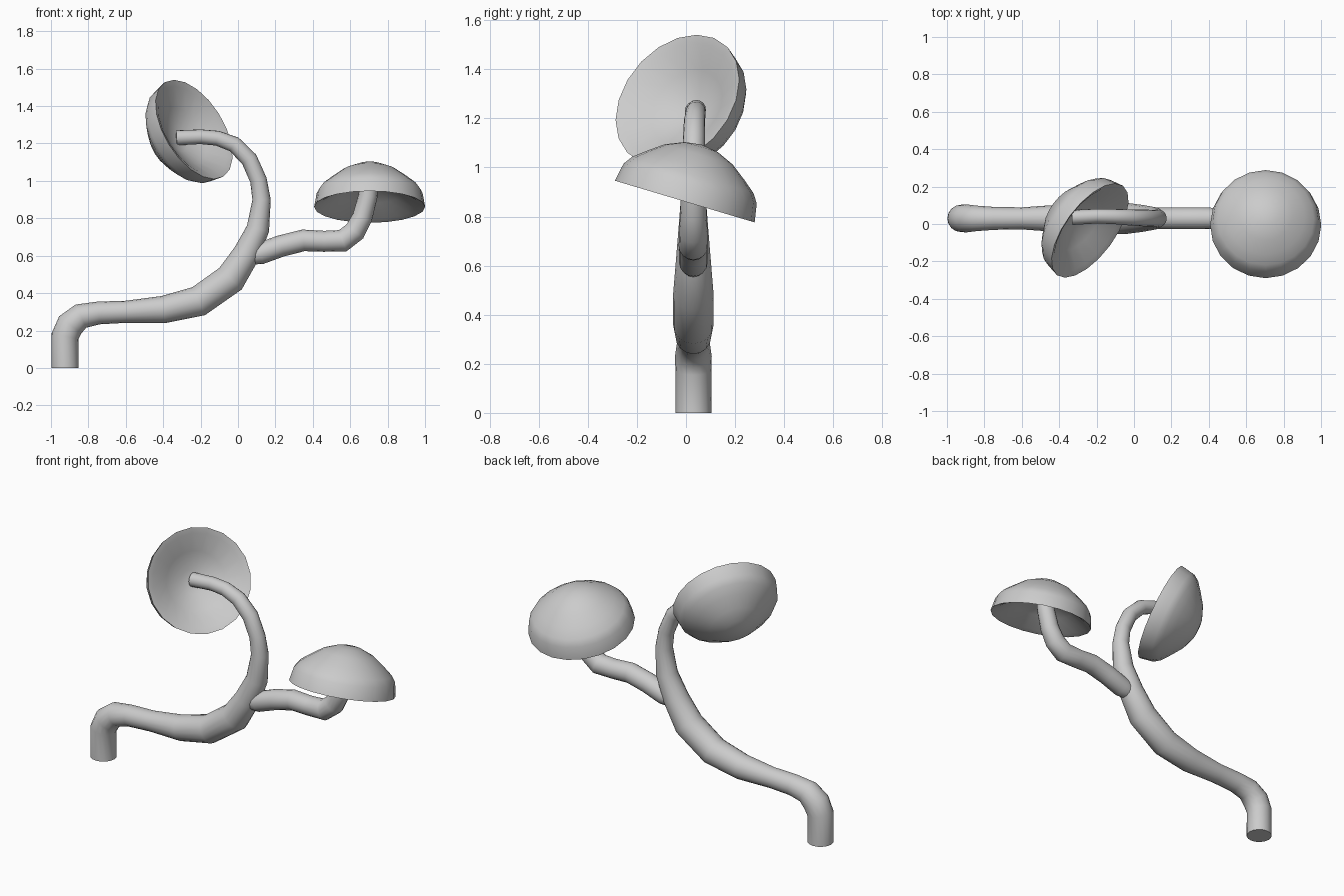
import bpy, bmesh, math
from mathutils import Vector

if "Cube" in bpy.data.objects:
    bpy.data.objects.remove(bpy.data.objects["Cube"])


def smooth(obj, angle):
    bpy.ops.object.select_all(action='DESELECT')
    obj.select_set(True)
    bpy.context.view_layer.objects.active = obj
    bpy.ops.object.shade_smooth_by_angle(angle=math.radians(angle))


def tube(name, pts):
    """Tapered tube through (x, y, z, radius) points."""
    cu = bpy.data.curves.new(name, 'CURVE')
    cu.dimensions = '3D'
    cu.bevel_depth = 1.0
    cu.bevel_resolution = 6
    cu.use_fill_caps = True
    sp = cu.splines.new('POLY')
    sp.points.add(len(pts) - 1)
    for p, (x, y, z, r) in zip(sp.points, pts):
        p.co = (x, y, z, 1)
        p.radius = r
    obj = bpy.data.objects.new(name, cu)
    bpy.context.collection.objects.link(obj)
    bpy.ops.object.select_all(action='DESELECT')
    obj.select_set(True)
    bpy.context.view_layer.objects.active = obj
    bpy.ops.object.convert(target='MESH')
    obj = bpy.context.view_layer.objects.active
    smooth(obj, 50)
    return obj


def cap(name, centre, axis, sides=20):
    """Hollow mushroom cap: (radius, height) profile from outer top to inner hub."""
    profile = [(0.07, 0.232), (0.145, 0.200), (0.21, 0.152), (0.258, 0.113),
               (0.283, 0.077), (0.297, 0.0), (0.265, 0.012), (0.17, 0.072),
               (0.07, 0.122)]
    bm = bmesh.new()
    rings = []
    for r, h in profile:
        rings.append([bm.verts.new((r * math.cos(2 * math.pi * i / sides),
                                    r * math.sin(2 * math.pi * i / sides), h))
                      for i in range(sides)])
    for a, b in zip(rings, rings[1:]):
        for i in range(sides):
            j = (i + 1) % sides
            bm.faces.new((a[i], a[j], b[j], b[i]))
    # close the crown and the hub with fans
    for ring, h in ((rings[0], 0.242), (rings[-1], 0.128)):
        v = bm.verts.new((0, 0, h))
        for i in range(sides):
            bm.faces.new((ring[i], ring[(i + 1) % sides], v))
    bmesh.ops.recalc_face_normals(bm, faces=bm.faces)
    me = bpy.data.meshes.new(name)
    bm.to_mesh(me)
    bm.free()
    obj = bpy.data.objects.new(name, me)
    bpy.context.collection.objects.link(obj)
    obj.location = centre
    obj.rotation_mode = 'QUATERNION'
    obj.rotation_quaternion = Vector(axis).to_track_quat('Z', 'Y')
    smooth(obj, 35)
    return obj


# Main stem, curling up from the foot to the tall cap
tube("main_stem", [
    (-0.925, 0.03, 0.0, 0.073), (-0.925, 0.03, 0.17, 0.073),
    (-0.897, 0.03, 0.23, 0.075), (-0.84, 0.03, 0.277, 0.068),
    (-0.745, 0.03, 0.294, 0.061), (-0.60, 0.03, 0.30, 0.059),
    (-0.40, 0.03, 0.312, 0.073), (-0.21, 0.03, 0.357, 0.082),
    (-0.04, 0.03, 0.477, 0.083), (0.045, 0.03, 0.61, 0.072),
    (0.107, 0.03, 0.745, 0.061), (0.126, 0.03, 0.90, 0.049),
    (0.109, 0.03, 1.005, 0.045), (0.06, 0.032, 1.115, 0.045),
    (-0.02, 0.035, 1.195, 0.043), (-0.11, 0.04, 1.228, 0.040),
    (-0.20, 0.042, 1.236, 0.039), (-0.33, 0.035, 1.23, 0.040)])

# Side branch carrying the lower cap
tube("side_branch", [
    (0.08, 0.03, 0.602, 0.050), (0.12, 0.03, 0.612, 0.058),
    (0.23, 0.03, 0.652, 0.058), (0.35, 0.03, 0.682, 0.058),
    (0.46, 0.03, 0.677, 0.056), (0.56, 0.03, 0.68, 0.060),
    (0.625, 0.03, 0.73, 0.058), (0.665, 0.03, 0.805, 0.054),
    (0.695, 0.03, 0.92, 0.051), (0.70, 0.03, 0.985, 0.050)])

# Caps
cap("lower_cap", (0.704, -0.005, 0.861), (0, 0.286, 0.958))
cap("tall_cap", (-0.235, -0.035, 1.275), (-0.72, 0.53, -0.45))
